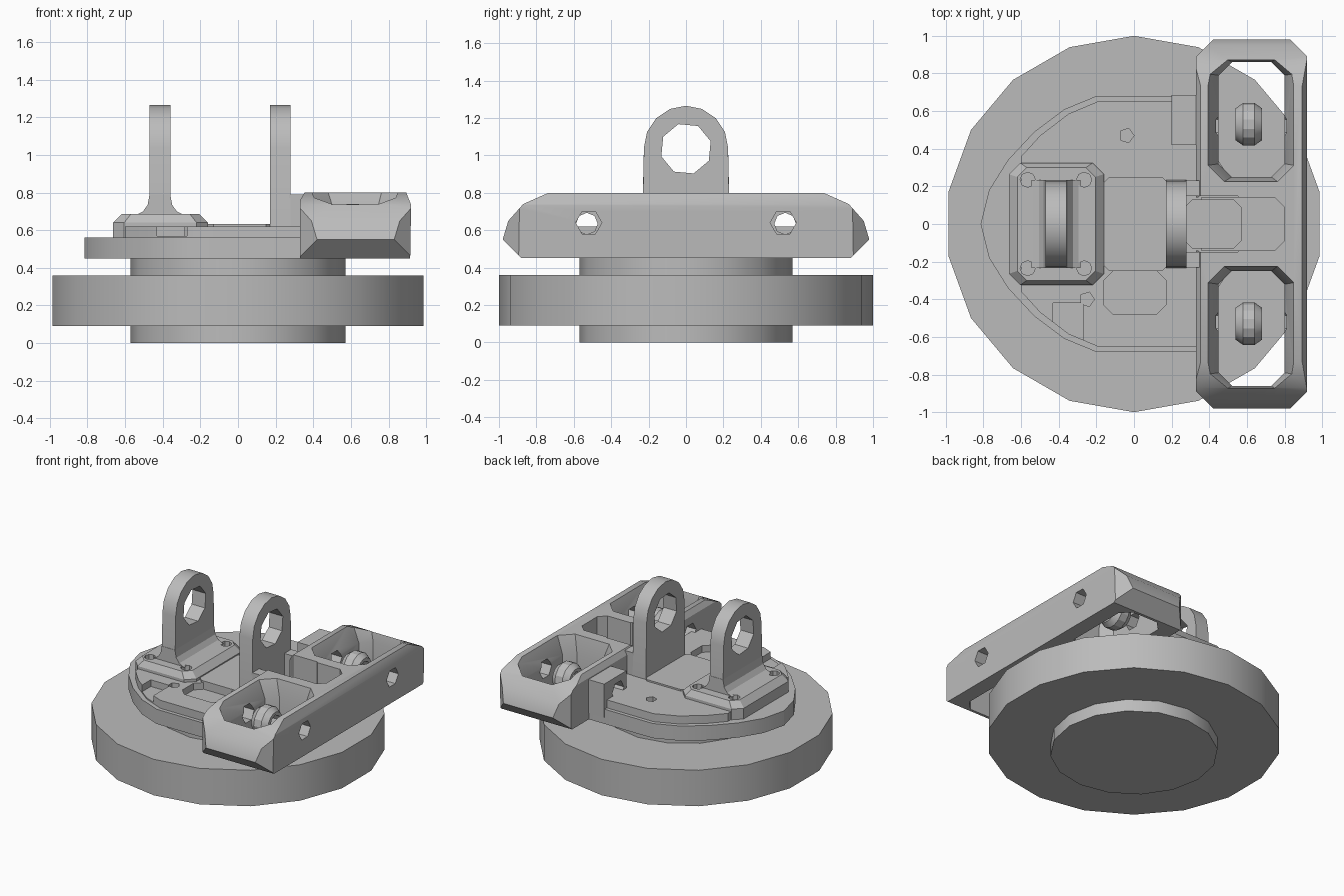
import bpy, bmesh, math
from mathutils import Vector

old = bpy.data.objects.get("Cube")
if old:
    bpy.data.objects.remove(old, do_unlink=True)

grey = bpy.data.materials.new("plain grey")
grey.use_nodes = True
grey.diffuse_color = (0.5, 0.5, 0.5, 1)
for node in grey.node_tree.nodes:
    if node.type == 'BSDF_PRINCIPLED':
        node.inputs["Base Color"].default_value = (0.5, 0.5, 0.5, 1)

PLACE = {'x': lambda a, b, h: (h, a, b),
         'y': lambda a, b, h: (a, h, b),
         'z': lambda a, b, h: (a, b, h)}


def prism(name, pts, lo, hi, axis='z', top=None):
    """Extrude a 2D outline along an axis; top is an optional end outline."""
    bm = bmesh.new()
    a = [bm.verts.new(PLACE[axis](p[0], p[1], lo)) for p in pts]
    b = [bm.verts.new(PLACE[axis](p[0], p[1], hi)) for p in (top or pts)]
    bm.faces.new(a)
    bm.faces.new(b)
    for i in range(len(a)):
        j = (i + 1) % len(a)
        bm.faces.new((a[i], a[j], b[j], b[i]))
    bmesh.ops.recalc_face_normals(bm, faces=bm.faces)
    mesh = bpy.data.meshes.new(name)
    bm.to_mesh(mesh)
    bm.free()
    mesh.materials.append(grey)
    ob = bpy.data.objects.new(name, mesh)
    bpy.context.collection.objects.link(ob)
    return ob


def rect(x0, x1, y0, y1, c=0.0):
    """Rectangle outline with chamfered corners."""
    if not c:
        return [(x0, y0), (x1, y0), (x1, y1), (x0, y1)]
    return [(x0 + c, y0), (x1 - c, y0), (x1, y0 + c), (x1, y1 - c),
            (x1 - c, y1), (x0 + c, y1), (x0, y1 - c), (x0, y0 + c)]


def ring(cx, cy, r, n, start=0.0, sweep=math.tau):
    steps = n if sweep == math.tau else n - 1
    return [(cx + r * math.cos(start + sweep * i / steps),
             cy + r * math.sin(start + sweep * i / steps)) for i in range(n)]


def combine(ob, others, mode='DIFFERENCE'):
    """Apply booleans and remove the helper objects."""
    for other in others:
        mod = ob.modifiers.new("cut", 'BOOLEAN')
        mod.operation = mode
        mod.solver = 'EXACT'
        mod.object = other
        dg = bpy.context.evaluated_depsgraph_get()
        mesh = bpy.data.meshes.new_from_object(ob.evaluated_get(dg))
        ob.modifiers.clear()
        ob.data = mesh
        bpy.data.objects.remove(other, do_unlink=True)
    return ob


parts = []

# Round base and hub
parts.append(prism("base_disc", ring(0, 0, 1.0, 18, math.pi / 2), 0.09, 0.36))
parts.append(prism("hub", ring(0, 0, 0.57, 16), 0, 0.46))

# Rounded carrier plate with a raised deck
half = [(0.36, 0.68), (-0.2, 0.68), (-0.37, 0.61), (-0.53, 0.49),
        (-0.67, 0.34), (-0.77, 0.18)]
outline = half + [(-0.815, 0)] + [(x, -y) for x, y in reversed(half)]
parts.append(prism("carrier_plate", outline, 0.45, 0.56))
inner = [(x if x > 0 else x * 0.94, y * 0.96) for x, y in outline]
deck = prism("raised_deck", inner, 0.555, 0.62)
combine(deck, [
    prism("slot", rect(-0.16, 0.17, -0.48, -0.25, 0.05), 0.57, 0.7),
    prism("notch", rect(-0.43, -0.27, -0.8, -0.42), 0.57, 0.7),
    prism("left_clear", rect(-0.9, -0.6, -0.9, 0.9), 0.56, 0.7),
    prism("pin_hole_a", ring(-0.04, 0.47, 0.04, 5), 0.57, 0.7),
    prism("pin_hole_b", ring(-0.25, -0.4, 0.04, 5), 0.57, 0.7)])
parts.append(deck)


# Upright lugs with an eye
def lug(name, x0, x1, bottom):
    pts = [(-0.235, bottom)] + ring(0, 1.04, 0.225, 9, math.pi, -math.pi) + [(0.235, bottom)]
    ob = prism(name, pts, x0, x1, 'x')
    return combine(ob, [prism("eye", ring(0, 1.035, 0.138, 8, 0.3), x0 - 0.1, x1 + 0.1, 'x')])


parts.append(lug("outer_lug", -0.47, -0.36, 0.6))
parts.append(lug("inner_lug", 0.17, 0.28, 0.5))

# Bolted foot of the outer lug, with a concave fillet up to the lug
foot = prism("lug_foot", rect(-0.665, -0.16, -0.325, 0.325, 0.06), 0.555, 0.64)
combine(foot, [prism("foot_top", rect(-0.665, -0.16, -0.325, 0.325, 0.06), 0.64, 0.685,
                     top=rect(-0.62, -0.205, -0.30, 0.30, 0.05))], 'UNION')
holes = [prism("bolt_hole", ring(x, y, 0.04, 8), 0.6, 0.8)
         for x in (-0.565, -0.265) for y in (-0.235, 0.235)]
parts.append(combine(foot, holes))
side = [(-0.13, 0.68), (-0.09, 0.70), (-0.065, 0.735), (-0.055, 0.79)]
profile = [(-0.415 + x, z) for x, z in side] + [(-0.415 - x, z) for x, z in reversed(side)]
parts.append(prism("lug_fillet", profile, -0.233, 0.233, 'y'))

# Cross bar: plan, side and end outlines intersected
bar = prism("cross_bar", rect(0.33, 0.92, -0.98, 0.98, 0.09), 0.45, 0.8)
end = [(0.88, 0.45), (0.98, 0.55), (0.95, 0.65), (0.87, 0.74), (0.73, 0.802)]
combine(bar, [
    prism("side_outline", end + [(-y, z) for y, z in reversed(end)], 0.2, 1.0, 'x'),
    prism("end_outline", [(0.32, 0.44), (0.915, 0.44), (0.92, 0.735), (0.89, 0.81),
                          (0.36, 0.81), (0.33, 0.76)], -1.1, 1.1, 'y')], 'INTERSECT')
cutters = []
for s in (-1, 1):
    lo, hi = sorted((s * 0.25, s * 0.86))
    cutters.append(prism("pocket", rect(0.45, 0.80, lo, hi, 0.07), 0.4, 0.68))
    cutters.append(prism("pocket_flare", rect(0.45, 0.80, lo, hi, 0.07), 0.67, 0.83,
                         top=rect(0.38, 0.86, lo - 0.03, hi + 0.03, 0.09)))
    cutters.append(prism("cross_hole", ring(s * 0.52, 0.64, 0.07, 6), 0.1, 1.1, 'x'))
cutters.append(prism("saddle", rect(0.2, 0.80, -0.14, 0.14, 0.05), 0.58, 0.9))
cutters.append(prism("saddle_flare", rect(0.3, 0.60, -0.15, 0.15, 0.05), 0.62, 0.9))
parts.append(combine(bar, cutters))

# Blocks joining bar, lug and plate
post = prism("corner_block", rect(0.2, 0.345, 0.42, 0.685), 0.5, 0.75)
parts.append(combine(post, [prism("post_hole", ring(0.52, 0.64, 0.07, 6), 0.1, 0.5, 'x')]))
for s in (-1, 1):
    lo, hi = sorted((s * 0.15, s * 0.23))
    parts.append(prism("back_lug_web" if s > 0 else "front_lug_web",
                       rect(0.27, 0.42, lo, hi), 0.5, 0.79))
parts.append(prism("saddle_pad", rect(0.27, 0.57, -0.13, 0.13, 0.04), 0.5, 0.64))
parts.append(prism("deck_block", rect(-0.16, 0.18, -0.25, 0.25, 0.03), 0.56, 0.632))

# Bushings floating in the pockets: barrel with a hollow bore
for s, name in ((-1, "front_bushing"), (1, "back_bushing")):
    y = s * 0.53
    wide, slim = ring(y, 0.63, 0.113, 14), ring(y, 0.63, 0.085, 14)
    barrel = prism(name, slim, 0.54, 0.58, 'x', top=wide)
    combine(barrel, [prism("middle", wide, 0.58, 0.64, 'x'),
                     prism("far_end", wide, 0.64, 0.68, 'x', top=slim)], 'UNION')
    parts.append(combine(barrel, [prism("bore", ring(y, 0.635, 0.058, 8), 0.4, 0.8, 'x')]))

# Crisp edges, softened curves
for ob in parts:
    bpy.ops.object.select_all(action='DESELECT')
    ob.select_set(True)
    bpy.context.view_layer.objects.active = ob
    bpy.ops.object.shade_smooth_by_angle(angle=math.radians(25))
